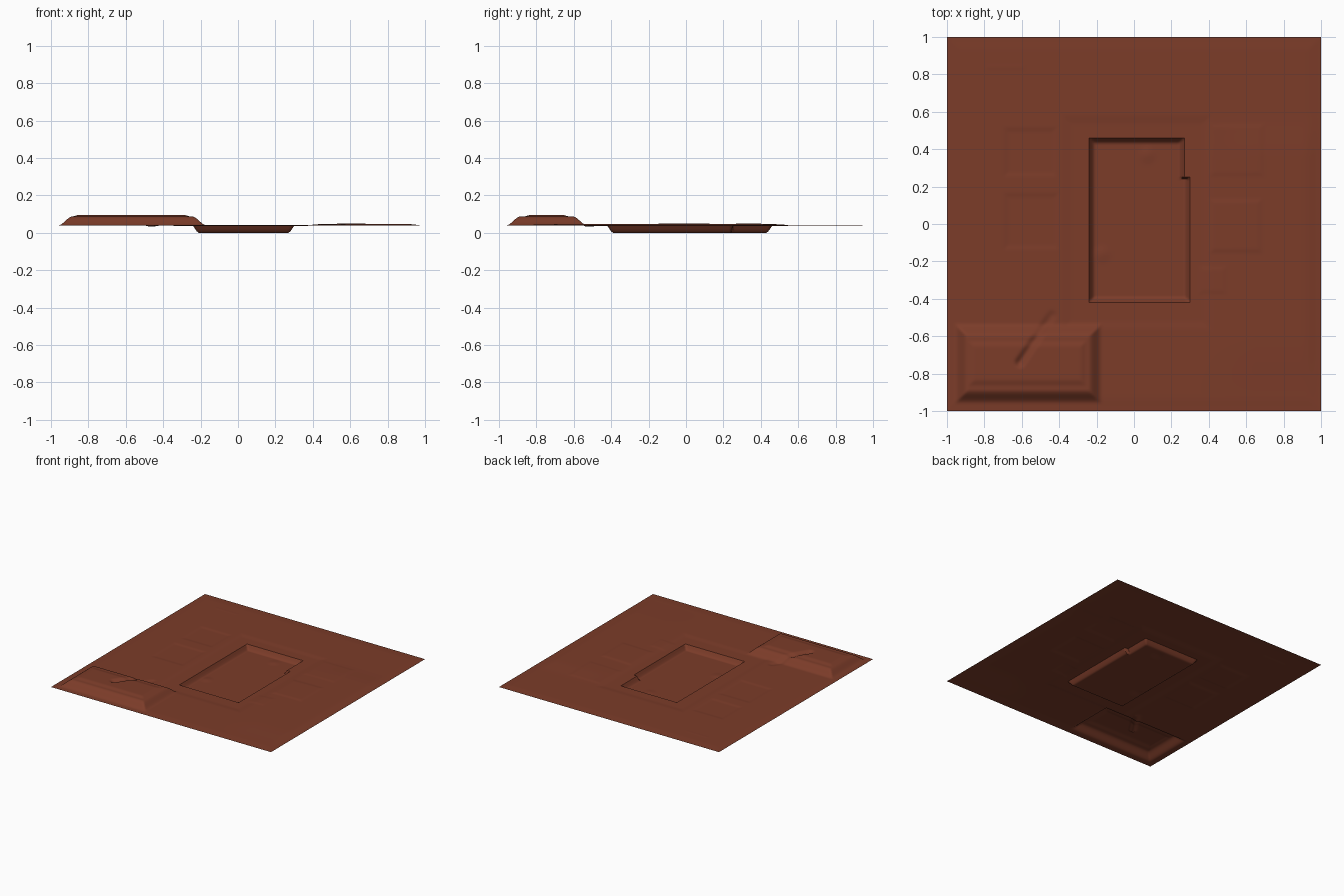
import bpy, bmesh, math

if "Cube" in bpy.data.objects:
    bpy.data.objects.remove(bpy.data.objects["Cube"])

N = 200          # grid cells per side


def ramp(a, b, t):
    """Smooth 0..1 step from a to b."""
    t = max(0.0, min(1.0, (t - a) / (b - a)))
    return t * t * (3 - 2 * t)


def line(a, b, t):
    return max(0.0, min(1.0, (t - a) / (b - a)))


def box(x, y, x0, x1, y0, y1, w, f=ramp):
    """1 inside a rectangle, falling to 0 at its outline over width w."""
    d = min(x - x0, x1 - x, y - y0, y1 - y)
    return f(0, w, d)


# shallow house-sized pads: x0, x1, y0, y1, height
PADS = [
    (-0.70, -0.41, 0.25, 0.52, -0.003),
    (-0.70, -0.40, -0.14, 0.17, -0.003),
    (0.40, 0.69, -0.16, 0.14, 0.003),
    (0.40, 0.70, 0.25, 0.54, 0.002),
    (0.34, 0.50, -0.38, -0.22, 0.002),
    (-0.80, -0.58, 0.82, 0.86, 0.001),
]
# small mounds in the basin: x, y, radius, height
MOUNDS = [(0.07, 0.37, 0.06, 0.004), (-0.17, -0.16, 0.06, 0.004)]


def height(x, y):
    # gentle ground, higher on the right
    z = 0.038 + 0.003 * box(x, y, -1, 1, -1, 1, 0.08)
    z += 0.006 * ramp(0.3, 0.65, x) * ramp(1.0, 0.9, x) * ramp(-0.95, -0.6, y) * ramp(0.6, 0.35, y)
    # sunken walkway round the basin
    z -= 0.004 * box(x, y, -0.39, 0.42, -0.57, 0.59, 0.06)
    for x0, x1, y0, y1, h in PADS:
        z += h * box(x, y, x0, x1, y0, y1, 0.03)
    # raised platform with a second low step
    z += 0.046 * box(x, y, -0.96, -0.17, -0.96, -0.53, 0.075)
    z += 0.008 * box(x, y, -0.89, -0.25, -0.87, -0.62, 0.04)
    # diagonal gully cut into the platform
    ax, ay, bx, by = -0.61, -0.74, -0.44, -0.49
    dx, dy = bx - ax, by - ay
    t = max(0, min(1, ((x - ax) * dx + (y - ay) * dy) / (dx * dx + dy * dy)))
    d = math.hypot(x - ax - t * dx, y - ay - t * dy)
    z -= (0.018 - 0.012 * t) * ramp(0.035, 0.0, d)
    # flat basin with a notched corner
    right = 0.30 if y < 0.25 else 0.27
    basin = box(x, y, -0.24, right, -0.42, 0.46, 0.025, line)
    z *= 1 - basin
    for mx, my, r, h in MOUNDS:
        z += h * ramp(r, 0, math.hypot(x - mx, y - my))
    return max(z, 0.0)


# terrain sheet
bm = bmesh.new()
bmesh.ops.create_grid(bm, x_segments=N, y_segments=N, size=1)
for v in bm.verts:
    v.co.z = height(v.co.x, v.co.y)
me = bpy.data.meshes.new("terrain")
bm.to_mesh(me)
bm.free()
terrain = bpy.data.objects.new("terrain", me)
bpy.context.collection.objects.link(terrain)

soil = bpy.data.materials.new("red brown soil")
soil.diffuse_color = (0.20, 0.045, 0.022, 1)
soil.use_nodes = True
soil.node_tree.nodes["Principled BSDF"].inputs["Base Color"].default_value = soil.diffuse_color
me.materials.append(soil)

bpy.context.view_layer.objects.active = terrain
terrain.select_set(True)
bpy.ops.object.shade_smooth_by_angle(angle=math.radians(40))
